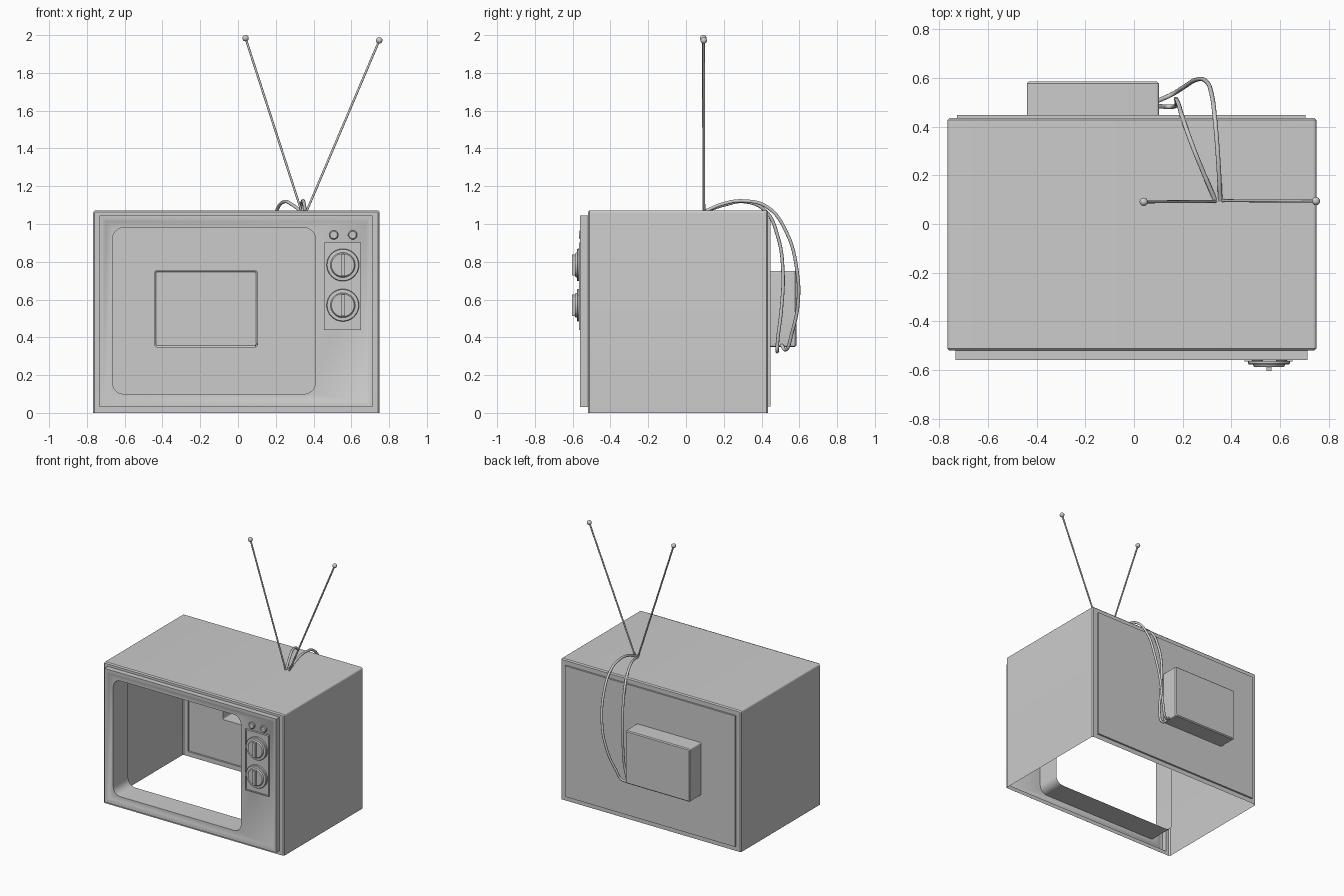
import bpy, bmesh, math
from mathutils import Vector

if "Cube" in bpy.data.objects:
    bpy.data.objects.remove(bpy.data.objects["Cube"])


def rect(x0, x1, z0, z1, y, rt=0.0, rb=0.0, seg=6):
    """Rounded rectangle facing the front; rt / rb are top and bottom corner radii."""
    pts = []
    for cx, cz, sx, sz, r, a0 in ((x1, z0, -1, 1, rb, -90), (x1, z1, -1, -1, rt, 0),
                                  (x0, z1, 1, -1, rt, 90), (x0, z0, 1, 1, rb, 180)):
        for i in range(seg + 1):
            a = math.radians(a0 + 90 * i / seg)
            pts.append((cx + sx * r + r * math.cos(a), y, cz + sz * r + r * math.sin(a)))
    return pts


def circle(x, z, r, y, n=32):
    return [(x + r * math.cos(2 * math.pi * i / n), y, z + r * math.sin(2 * math.pi * i / n))
            for i in range(n)]


def finish(obj, angle=35):
    bpy.ops.object.select_all(action='DESELECT')
    obj.select_set(True)
    bpy.context.view_layer.objects.active = obj
    bpy.ops.object.shade_smooth_by_angle(angle=math.radians(angle))
    return obj


def loft(name, rings, cap_start=False, cap_end=False, open_bottom=False):
    bm = bmesh.new()
    vs = [[bm.verts.new(p) for p in ring] for ring in rings]
    for a, b in zip(vs, vs[1:]):
        n = len(a)
        for i in range(n):
            j = (i + 1) % n
            bm.faces.new((a[i], b[i], b[j], a[j]))
    if cap_start:
        bm.faces.new(vs[0])
    if cap_end:
        bm.faces.new(vs[-1][::-1])
    bmesh.ops.remove_doubles(bm, verts=bm.verts, dist=1e-5)
    if open_bottom:
        low = [f for f in bm.faces if all(v.co.z < 1e-4 for v in f.verts)]
        bmesh.ops.delete(bm, geom=low, context='FACES')
    me = bpy.data.meshes.new(name)
    bm.to_mesh(me)
    bm.free()
    obj = bpy.data.objects.new(name, me)
    bpy.context.collection.objects.link(obj)
    return finish(obj)


def tube(name, pts, radius, smooth):
    cu = bpy.data.curves.new(name, 'CURVE')
    cu.dimensions = '3D'
    cu.bevel_depth = radius
    cu.bevel_resolution = 3
    cu.use_fill_caps = True
    cu.resolution_u = 8
    if smooth:
        sp = cu.splines.new('BEZIER')
        sp.bezier_points.add(len(pts) - 1)
        for bp, p in zip(sp.bezier_points, pts):
            bp.co = p
            bp.handle_left_type = bp.handle_right_type = 'AUTO'
    else:
        sp = cu.splines.new('POLY')
        sp.points.add(len(pts) - 1)
        for sp_pt, p in zip(sp.points, pts):
            sp_pt.co = (*p, 1)
    obj = bpy.data.objects.new(name, cu)
    bpy.context.collection.objects.link(obj)
    return obj


# Front bezel: screen tunnel, face panel and raised rim
screen = (-0.665, 0.41, 0.10, 0.98)
rim = (-0.733, 0.713, 0.03, 1.046)
loft("front_bezel", [
    rect(*screen, -0.37, 0.06, 0.06),
    rect(*screen, -0.55, 0.06, 0.06),
    rect(-0.70, 0.68, 0.063, 1.013, -0.55),
    rect(-0.715, 0.695, 0.048, 1.028, -0.56),
    rect(*rim, -0.56),
    rect(*rim, -0.52)])

# Cabinet shell, open underneath
body, edge = (-0.767, 0.75, 0, 1.072), (-0.759, 0.742, 0, 1.064)
back = (-0.727, 0.705, 0.035, 1.03)
loft("cabinet", [
    rect(*rim, -0.52),
    rect(*edge, -0.52, 0.008),
    rect(*body, -0.512, 0.014),
    rect(*body, 0.427, 0.014),
    rect(*edge, 0.435, 0.008),
    rect(*back, 0.435)], open_bottom=True)

# Raised back panel with hollow rear housing
box = (-0.44, 0.102, 0.35, 0.752)
loft("back_panel", [
    rect(*back, 0.435),
    rect(*back, 0.448),
    rect(*box, 0.448, 0.01, 0.01),
    rect(*box, 0.578, 0.01, 0.01),
    rect(-0.433, 0.095, 0.357, 0.745, 0.585, 0.006, 0.006)], cap_end=True)

# Control plate with thin raised border
plate, inner = (0.455, 0.651, 0.44, 0.903), (0.463, 0.643, 0.448, 0.895)
loft("control_plate", [
    rect(*inner, -0.559),
    rect(*inner, -0.566),
    rect(*plate, -0.566),
    rect(*plate, -0.55)], cap_start=True)

# Stepped dials with grip bars
for label, z in (("upper", 0.783), ("lower", 0.57)):
    x = 0.555
    loft(label + "_dial", [circle(x, z, r, y) for r, y in (
        (0.060, -0.588), (0.064, -0.584), (0.066, -0.578),
        (0.083, -0.577), (0.086, -0.573), (0.086, -0.559))], cap_start=True)
    bar = (x - 0.011, x + 0.011, z - 0.056, z + 0.056)
    loft(label + "_dial_grip", [rect(*bar, -0.604), rect(*bar, -0.585)], cap_start=True)

# Small round buttons
for i, x in enumerate((0.507, 0.607)):
    loft(f"button_{i + 1}", [circle(x, 0.942, r, y, 20) for r, y in (
        (0.019, -0.566), (0.024, -0.561), (0.024, -0.55))], cap_start=True)

# Antenna rods with ball tips
for side, foot, tip in (("left", (0.337, 0.093, 1.065), (0.04, 0.091, 1.984)),
                        ("right", (0.362, 0.096, 1.065), (0.748, 0.094, 1.972))):
    tube(side + "_antenna", [foot, tip], 0.006, False)
    bpy.ops.mesh.primitive_uv_sphere_add(segments=16, ring_count=10, radius=0.017, location=tip)
    bpy.context.object.name = side + "_antenna_tip"
    finish(bpy.context.object, 60)

# Antenna leads looping down to the rear housing
tube("outer_lead", [(0.355, 0.095, 1.065), (0.35, 0.2, 1.108), (0.343, 0.31, 1.122),
                    (0.333, 0.43, 1.09), (0.32, 0.53, 0.96), (0.295, 0.588, 0.75),
                    (0.255, 0.593, 0.58), (0.20, 0.56, 0.42), (0.15, 0.53, 0.335),
                    (0.095, 0.505, 0.36)], 0.009, True)
tube("inner_lead", [(0.335, 0.095, 1.065), (0.29, 0.2, 1.10), (0.245, 0.31, 1.118),
                    (0.205, 0.42, 1.07), (0.185, 0.487, 0.93), (0.173, 0.513, 0.75),
                    (0.175, 0.505, 0.55), (0.168, 0.485, 0.38), (0.145, 0.482, 0.325),
                    (0.095, 0.485, 0.36)], 0.009, True)
